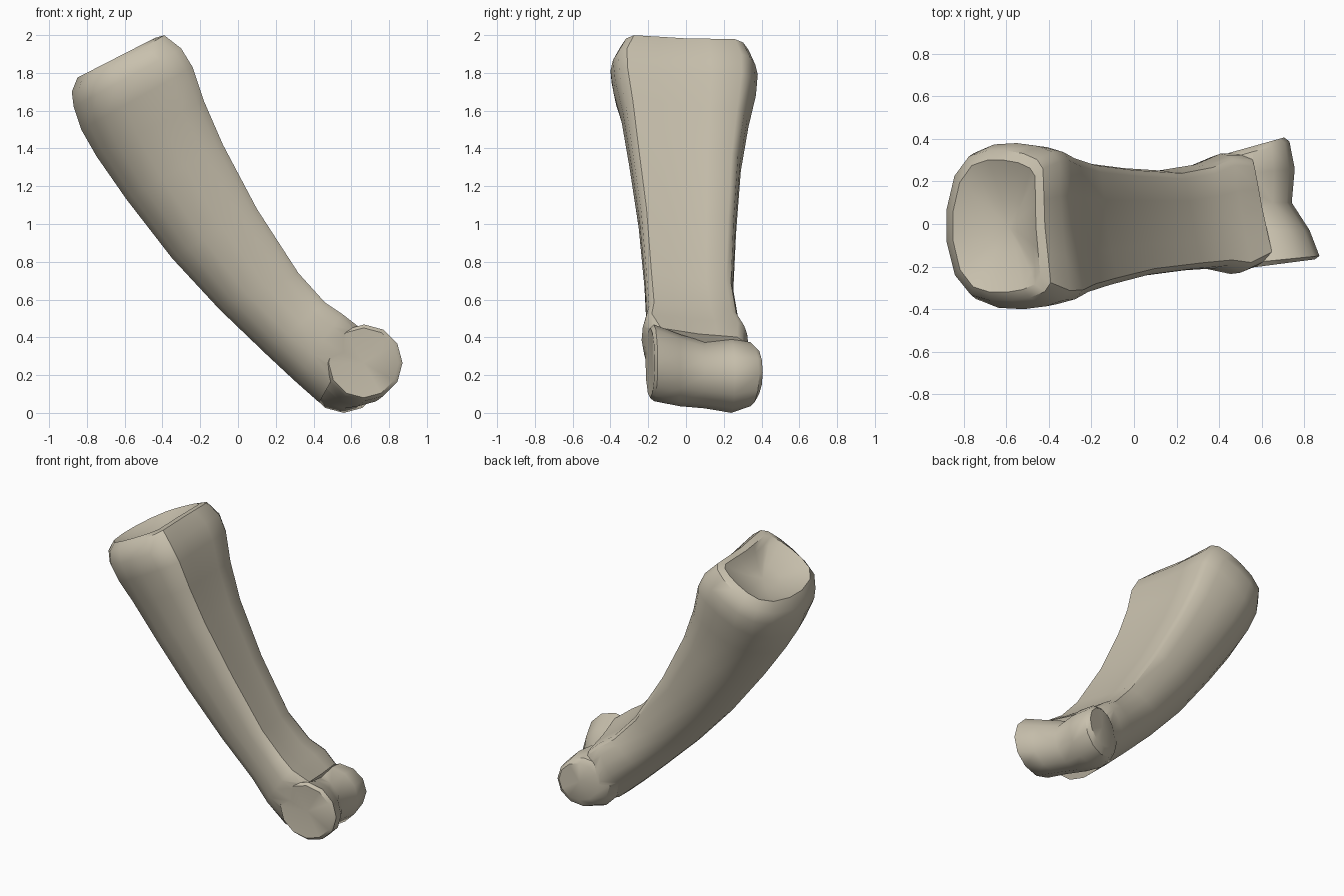
import bpy, bmesh, math
from mathutils import Vector

cube = bpy.data.objects.get("Cube")
if cube:
    bpy.data.objects.remove(cube, do_unlink=True)

bone = bpy.data.materials.new("bone beige")
bone.use_nodes = True
colour = (0.58, 0.53, 0.42, 1)
bone.diffuse_color = colour
bone.node_tree.nodes["Principled BSDF"].inputs["Base Color"].default_value = colour


def loft(name, rings, start_tip, end_tip):
    """Skin a list of rings and close both ends with a fan to a tip point."""
    bm = bmesh.new()
    loops = [[bm.verts.new(p) for p in ring] for ring in rings]
    n = len(loops[0])
    for a, b in zip(loops, loops[1:]):
        for i in range(n):
            j = (i + 1) % n
            bm.faces.new((a[i], a[j], b[j], b[i]))
    for loop, tip in ((loops[0], start_tip), (loops[-1], end_tip)):
        v = bm.verts.new(tip)
        for i in range(n):
            bm.faces.new((loop[i], loop[(i + 1) % n], v))
    bmesh.ops.recalc_face_normals(bm, faces=bm.faces)
    mesh = bpy.data.meshes.new(name)
    bm.to_mesh(mesh)
    bm.free()
    mesh.materials.append(bone)
    obj = bpy.data.objects.new(name, mesh)
    bpy.context.collection.objects.link(obj)
    return obj


def middle(ring):
    return sum(ring, Vector()) / len(ring)


# Shaft cross-sections as (across, half width): a blunt one for the ends
# and one with a narrower underside for the shank
blunt_half = [(0, 0.22), (0.08, 0.66), (0.23, 0.92), (0.42, 1.0), (0.62, 1.0),
              (0.8, 0.96), (0.94, 0.88), (1.0, 0.76), (0.99, 0.35)]
shank_half = [(0, 0.1), (0.06, 0.38), (0.19, 0.7), (0.37, 0.92), (0.6, 1.0),
              (0.8, 0.99), (0.94, 0.95), (1.0, 0.84), (0.985, 0.4)]


def section(lx, lz, hx, hz, y0, y1, shank, drop):
    """One shaft ring; drop lowers the upper side towards the back."""
    half = [Vector(a).lerp(Vector(b), shank)
            for a, b in zip(blunt_half, shank_half)]
    outline = [(0, 0)] + [tuple(p) for p in half] + [(0.98, 0)]
    outline += [(u, -v) for u, v in reversed(half)]
    mid, wide = (y0 + y1) / 2, (y1 - y0) / 2
    ring = []
    for u, v in outline:
        fall = drop * u * min(1, max(0, (v + 0.8) / 1.6))
        ring.append(Vector((lx + (hx - lx) * u - 0.86 * fall, mid + wide * v,
                            lz + (hz - lz) * u - 0.5 * fall)))
    return ring


# Each station: lower edge x z, upper edge x z, front y, back y, shank, drop
stations = [
    (-0.85, 1.775, -0.44, 1.985, -0.32, 0.30, 0, 0.03),
    (-0.88, 1.70, -0.39, 2.00, -0.36, 0.345, 0, 0.045),
    (-0.87, 1.62, -0.30, 1.93, -0.40, 0.38, 0.2, 0.06),
    (-0.83, 1.50, -0.24, 1.83, -0.385, 0.37, 0.5, 0.07),
    (-0.75, 1.36, -0.18, 1.65, -0.34, 0.33, 0.8, 0.08),
    (-0.59, 1.13, -0.08, 1.42, -0.30, 0.29, 1, 0.085),
    (-0.35, 0.82, 0.10, 1.08, -0.25, 0.265, 1, 0.085),
    (-0.10, 0.55, 0.32, 0.74, -0.22, 0.25, 1, 0.085),
    (0.15, 0.31, 0.46, 0.585, -0.21, 0.28, 0.9, 0.085),
    (0.30, 0.17, 0.55, 0.525, -0.235, 0.33, 0.6, 0.09),
    (0.43, 0.055, 0.65, 0.45, -0.195, 0.335, 0, 0.1),
]
rings = [section(*s) for s in stations]

# Hollow socket sunk into the upper end
rim = rings[0]
centre = middle(rim)
inward = Vector((0.45, 0, -0.89))
for scale, depth in ((0.8, 0.03), (0.4, 0.07)):
    rings.insert(0, [centre + (p - centre) * scale + inward * depth for p in rim])
shaft = loft("bone_shaft", rings, centre + inward * 0.085, middle(rings[-1]))

# Lower joint: a waisted roller. Each ring: y, centre x z, radius, slant
SIDES = 12


def joint_ring(y, cx, cz, r, slant):
    ring = []
    for i in range(SIDES):
        a = math.tau * i / SIDES + math.pi / 2
        dx = r * math.cos(a)
        ring.append(Vector((cx + dx, y + slant * dx, cz + r * math.sin(a))))
    return ring


joint = [joint_ring(*j) for j in (
    (-0.19, 0.665, 0.265, 0.185, 0.13),
    (-0.17, 0.668, 0.265, 0.203, 0.1),
    (-0.03, 0.635, 0.225, 0.19, 0),
    (0.10, 0.565, 0.20, 0.176, 0),
    (0.24, 0.56, 0.195, 0.195, 0.1),
    (0.34, 0.56, 0.205, 0.17, 0.28),
    (0.37, 0.575, 0.215, 0.13, 0.28),
)]
roller = loft("lower_joint", joint, middle(joint[0]) + Vector((0, 0.012, 0)),
              middle(joint[-1]))

# Fuse the joint into the shaft
fuse = shaft.modifiers.new("fuse joint", "BOOLEAN")
fuse.operation = "UNION"
fuse.solver = "EXACT"
fuse.object = roller
bpy.ops.object.select_all(action="DESELECT")
shaft.select_set(True)
bpy.context.view_layer.objects.active = shaft
bpy.ops.object.modifier_apply(modifier=fuse.name)
bpy.data.objects.remove(roller, do_unlink=True)
bpy.ops.object.shade_smooth_by_angle(angle=math.radians(38))
